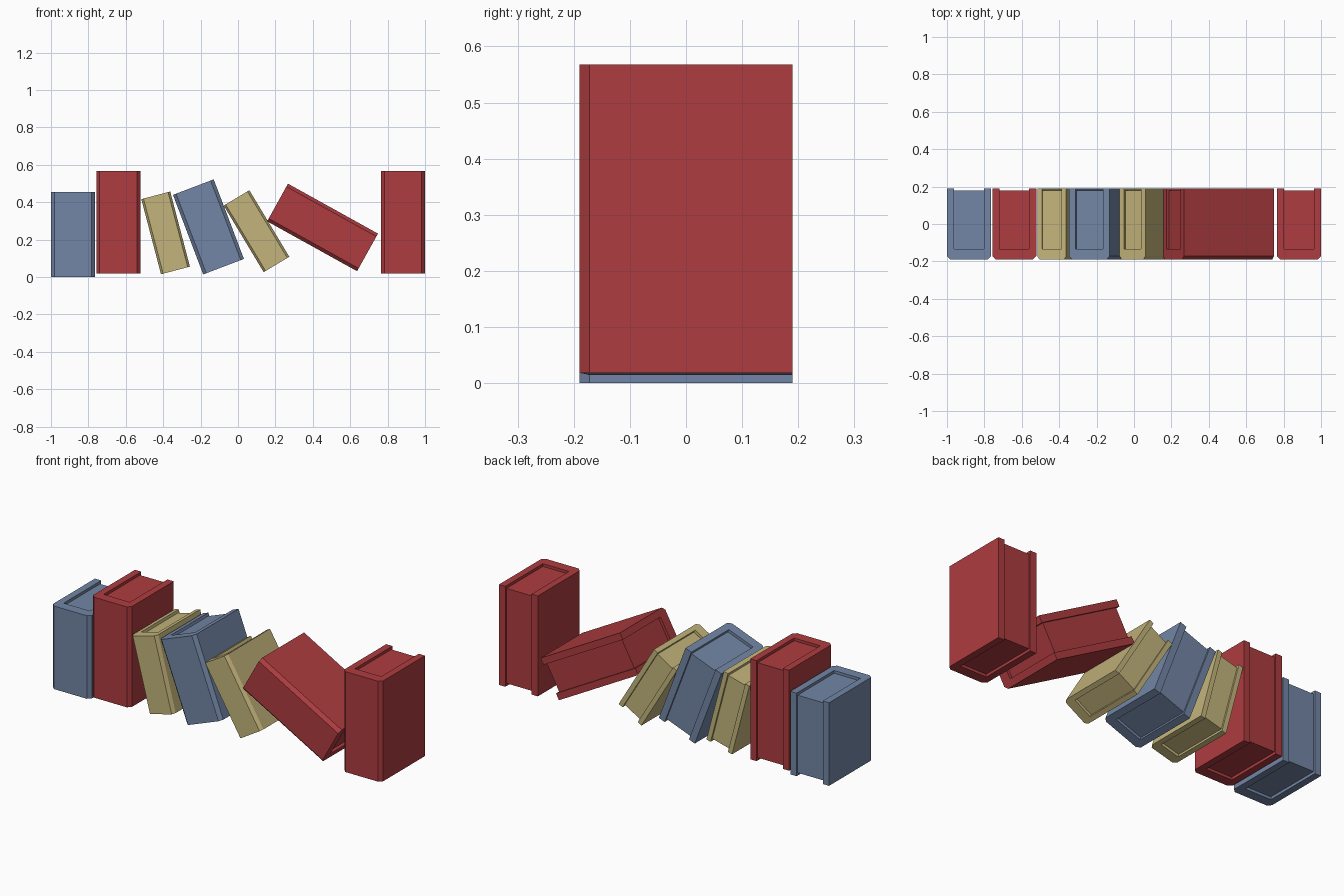
import bpy, bmesh, math
from mathutils import Matrix

if "Cube" in bpy.data.objects:
    bpy.data.objects.remove(bpy.data.objects["Cube"])

DEPTH = 0.19      # half depth of a cover
COLORS = {
    "blue": (0.17, 0.24, 0.38, 1),
    "red": (0.42, 0.045, 0.05, 1),
    "tan": (0.55, 0.46, 0.20, 1),
}
mats = {}
for key, col in COLORS.items():
    mats[key] = bpy.data.materials.new(key + "_cloth")
    mats[key].diffuse_color = col


def extrude_profile(name, pts, height, matrix, mat):
    """Extrude an xy outline along z, centred on its middle."""
    bm = bmesh.new()
    face = bm.faces.new([bm.verts.new((x, y, -height / 2)) for x, y in pts])
    top = bmesh.ops.extrude_face_region(bm, geom=[face])["geom"]
    verts = [g for g in top if isinstance(g, bmesh.types.BMVert)]
    bmesh.ops.translate(bm, verts=verts, vec=(0, 0, height))
    bmesh.ops.recalc_face_normals(bm, faces=bm.faces)
    me = bpy.data.meshes.new(name)
    bm.to_mesh(me)
    bm.free()
    me.materials.append(mat)
    ob = bpy.data.objects.new(name, me)
    ob.matrix_world = matrix
    bpy.context.collection.objects.link(ob)


def book(name, color, x, z, width, height, lean):
    s = width / 0.235
    h, board, cut = width / 2, 0.038 * s, 0.018 * s
    inner = h - board
    m = Matrix.Translation((x, 0, z)) @ Matrix.Rotation(math.radians(-lean), 4, "Y")
    # wrap-around cover with chamfered spine at the front
    right = [(h - cut, -DEPTH), (h, -DEPTH + 0.018), (h, DEPTH), (inner, DEPTH), (inner, -0.135)]
    left = [(-px, py) for px, py in reversed(right)]
    extrude_profile(name + "_cover", right + left, height, m, mats[color])
    # recessed page block
    p = inner + 0.001
    pages = [(-p, -0.136), (p, -0.136), (p, 0.18), (-p, 0.18)]
    extrude_profile(name + "_pages", pages, height - 0.03, m, mats[color])


# name, colour, centre x, centre z, width, height, lean to the left in degrees
BOOKS = [
    ("upright_short_book", "blue", -0.8825, 0.2275, 0.235, 0.455, 0),
    ("upright_tall_book", "red", -0.64, 0.293, 0.235, 0.55, 0),
    ("leaning_thin_book", "tan", -0.387, 0.236, 0.16, 0.415, 14.7),
    ("leaning_short_book", "blue", -0.158, 0.268, 0.233, 0.455, 20.8),
    ("leaning_thin_book_2", "tan", 0.099, 0.245, 0.16, 0.415, 31),
    ("fallen_tall_book", "red", 0.452, 0.265, 0.23, 0.55, 61),
    ("end_tall_book", "red", 0.8825, 0.293, 0.235, 0.55, 0),
]
for b in BOOKS:
    book(*b)

for m in bpy.data.materials:
    if m.users and not m.is_grease_pencil:
        m.use_nodes = True
        m.node_tree.nodes["Principled BSDF"].inputs["Base Color"].default_value = m.diffuse_color
